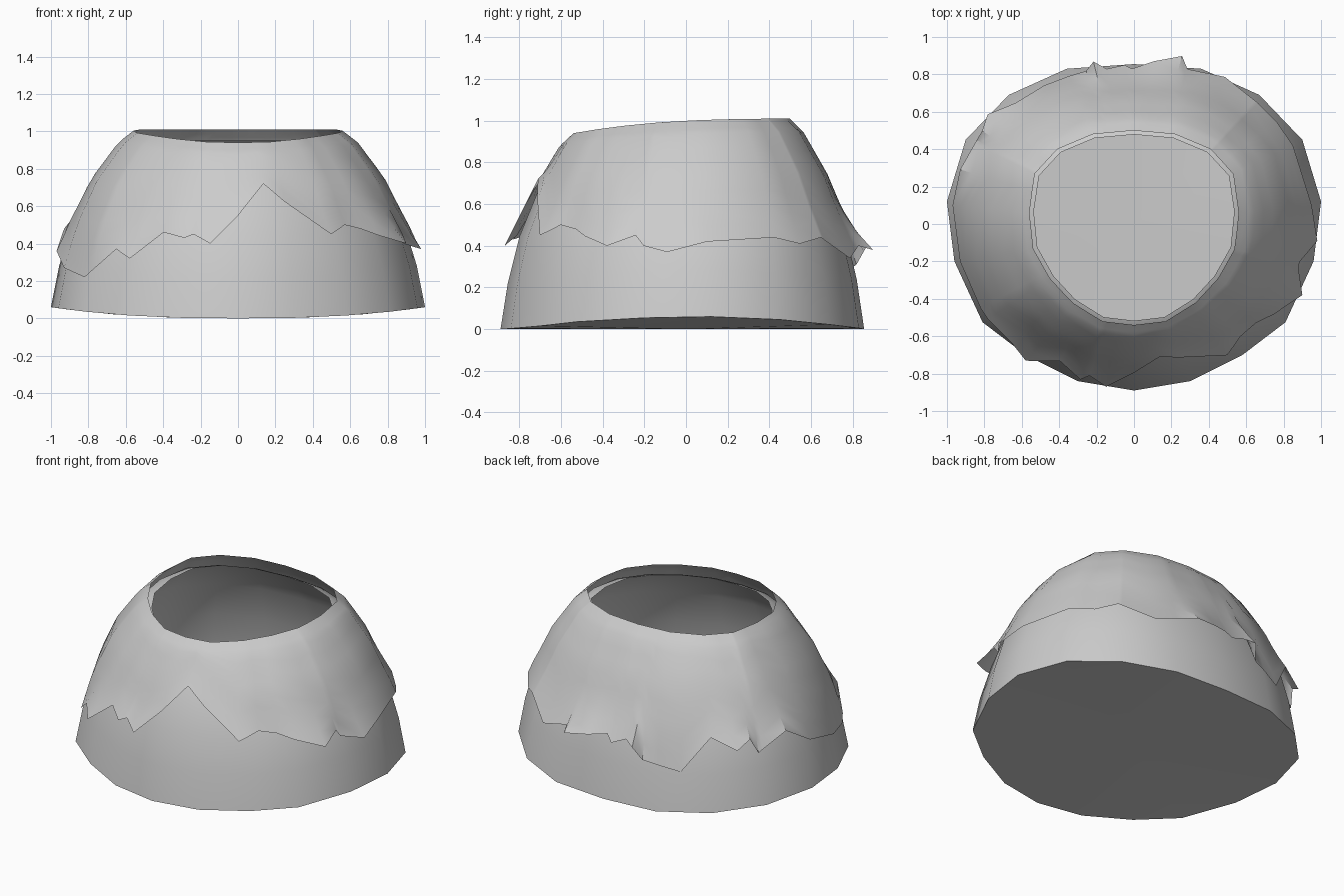
import bpy
import bmesh
import math

if "Cube" in bpy.data.objects:
    bpy.data.objects.remove(bpy.data.objects["Cube"])

# half outlines (back to front, right side) of the foot and of the rim
FOOT = [(0, .855), (.36, .83), (.67, .69), (.9, .45), (1, .12),
        (.96, -.2), (.81, -.525), (.58, -.7), (.3, -.84), (0, -.89)]
RIM = [(0, .5), (.22, .48), (.41, .4), (.53, .27), (.56, .07),
       (.54, -.13), (.45, -.29), (.33, -.42), (.17, -.52), (0, -.54)]
IN = [0, .1, .25, .5, .825, 1]        # how far each level moves inward
UP = [0, .235, .475, .725, .935, 1]   # how high each level sits


def full(half):
    return half + [(-x, y) for x, y in reversed(half[1:-1])]


foot, rim = full(FOOT), full(RIM)
N = len(foot)


def wall(k, t):
    """Point on the wall: k = side index (float), t = level 0..5 (float)."""
    i, l = math.floor(k), min(int(t), 4)
    f, g = k - i, t - l
    a = IN[l] + (IN[l + 1] - IN[l]) * g
    u = UP[l] + (UP[l + 1] - UP[l]) * g
    pts = []
    for j in (i % N, (i + 1) % N):
        (bx, by), (rx, ry) = foot[j], rim[j]
        bz = .06 * abs(bx) ** 2.5
        rz = 1.01 - .07 * max(0, (.5 - ry) / 1.04) ** 2.7
        pts.append((bx + (rx - bx) * a, by + (ry - by) * a, bz + (rz - bz) * u))
    return [p + (q - p) * f for p, q in zip(*pts)]


def loft(name, rings, base=False):
    bm = bmesh.new()
    vr = [[bm.verts.new(p) for p in r] for r in rings]
    n = len(vr[0])
    for a, b in zip(vr, vr[1:]):
        for i in range(n):
            j = (i + 1) % n
            bm.faces.new((a[i], b[i], b[j], a[j]))
    if base:
        c = bm.verts.new((0, 0, 0))
        for i in range(n):
            bm.faces.new((vr[0][i], vr[0][(i + 1) % n], c))
    me = bpy.data.meshes.new(name)
    bm.to_mesh(me)
    bm.free()
    ob = bpy.data.objects.new(name, me)
    bpy.context.collection.objects.link(ob)
    bpy.ops.object.select_all(action='DESELECT')
    ob.select_set(True)
    bpy.context.view_layer.objects.active = ob
    bpy.ops.object.shade_smooth_by_angle(angle=math.radians(40))
    return ob


# hollow body: thin wall with a base, its rim just inside the cover's rim
SHRINK = [(1, 0), (1, 0), (.995, 0), (.985, -.005), (.97, -.025), (.957, -.06)]
loft("hollow_body", [[(x * s, y * s, z + dz) for x, y, z in
                      (wall(k, t) for k in range(N))]
                     for t, (s, dz) in enumerate(SHRINK)], base=True)

# torn lower edge of the outer cover, clockwise from the back
EDGE = [(-.01, .83, .42), (.1, .87, .40), (.25, .9, .38), (.28, .83, .40),
        (.48, .79, .34), (.66, .65, .44), (.76, .55, .41), (.85, .42, .44),
        (.95, .1, .42), (.98, -.09, .37), (.88, -.2, .40), (.88, -.24, .45),
        (.9, -.38, .40), (.65, -.53, .48), (.57, -.6, .50), (.5, -.7, .45),
        (.14, -.71, .72), (-.15, -.87, .40), (-.24, -.81, .45),
        (-.29, -.83, .43), (-.4, -.73, .46), (-.58, -.73, .32),
        (-.65, -.64, .37), (-.82, -.45, .22), (-.93, -.2, .27),
        (-.97, .1, .36), (-.93, .29, .48), (-.84, .45, .37), (-.81, .5, .47),
        (-.78, .59, .42), (-.63, .65, .49), (-.46, .72, .26), (-.25, .82, .31),
        (-.21, .87, .40), (-.14, .83, .42), (-.05, .85, .38)]


def turn(x, y):
    return math.atan2(x, y) % (2 * math.pi)


marks = [turn(x, y) for x, y in foot] + [2 * math.pi]


def side_index(x, y):
    a = turn(x, y)
    i = max(j for j in range(N) if marks[j] <= a)
    return i + (a - marks[i]) / (marks[i + 1] - marks[i])


tears = sorted((side_index(x, y), (x, y, z)) for x, y, z in EDGE)
loop = [(tears[-1][0] - N, tears[-1][1])] + tears + [(tears[0][0] + N, tears[0][1])]
columns = list(tears)
for k in range(N):
    for (ka, pa), (kb, pb) in zip(loop, loop[1:]):
        if ka < k < kb and min(k - ka, kb - k) > .06:
            f = (k - ka) / (kb - ka)
            columns.append((k, tuple(p + (q - p) * f for p, q in zip(pa, pb))))
columns.sort()

# outer cover: follows the wall from the rim and flares only at the torn edge
ROWS = 10
rings = [[] for _ in range(ROWS + 1)]
for k, p in columns:
    low, high = 0, 5
    for _ in range(20):
        mid = (low + high) / 2
        if wall(k, mid)[2] < p[2]:
            low = mid
        else:
            high = mid
    s = wall(k, low)
    flare = max(.01, math.hypot(p[0], p[1]) / math.hypot(s[0], s[1]) - 1)
    for r in range(ROWS + 1):
        w = r / ROWS
        x, y, z = wall(k, 5 + (low - 5) * w)
        m = 1 + .01 * min(1, w * 2) + (flare - .01) * w ** 6
        rings[r].append((x * m, y * m, z))
# ring order runs clockwise, so reverse it to face outward
loft("torn_cover", [r[::-1] for r in rings])
